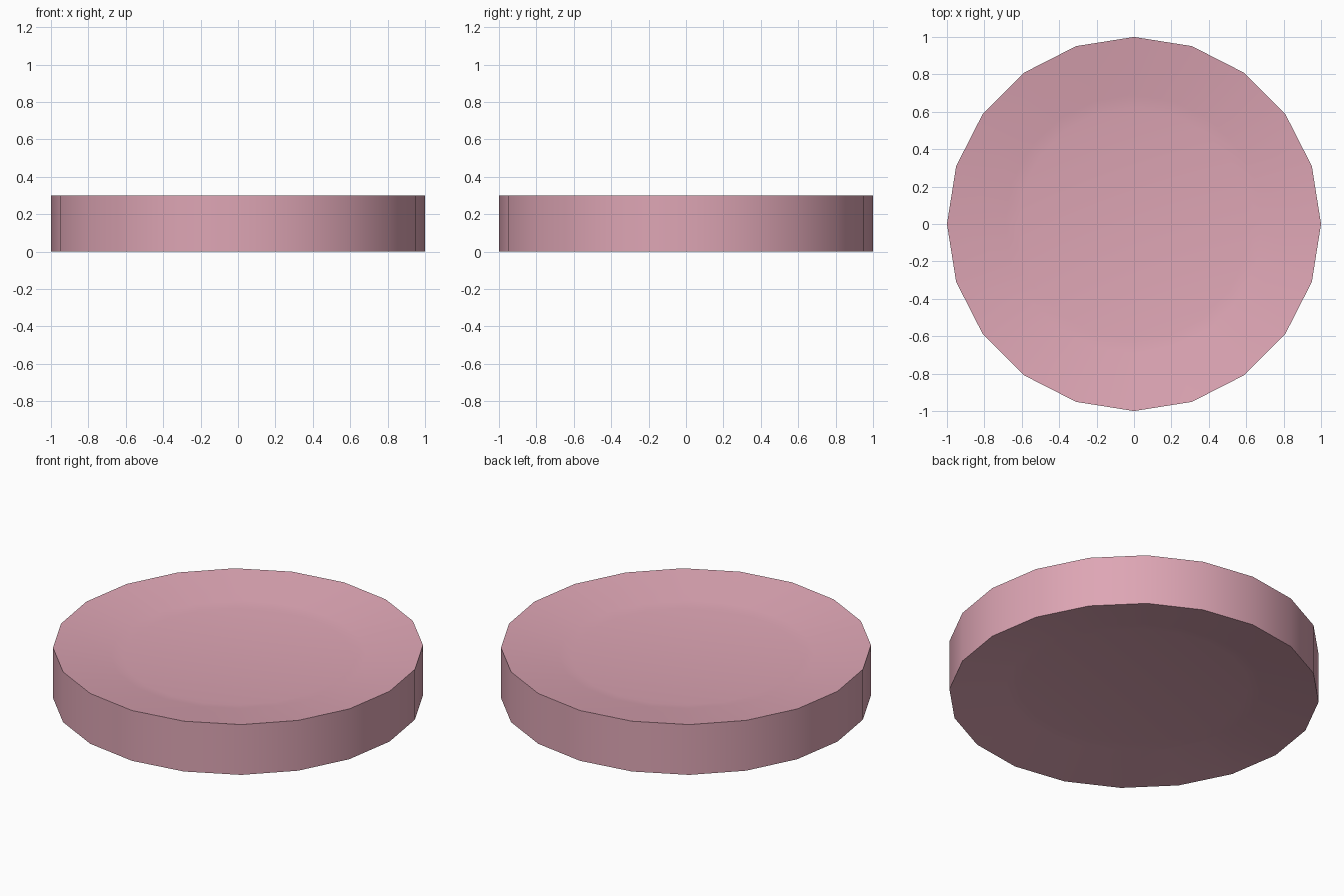
import bpy, bmesh, math

if "Cube" in bpy.data.objects:
    bpy.data.objects.remove(bpy.data.objects["Cube"])

SIDES = 20

# Half profile (radius, z) from the lower floor out round the rim to the upper floor
profile = [(0.62, 0.06), (0.69, 0.05), (1.0, 0.0),
           (1.0, 0.30), (0.69, 0.25), (0.62, 0.24)]

bm = bmesh.new()
rings = []
for r, z in profile:
    rings.append([bm.verts.new((r * math.cos(2 * math.pi * i / SIDES),
                                r * math.sin(2 * math.pi * i / SIDES), z))
                  for i in range(SIDES)])

# Dished faces and outer wall
for a, b in zip(rings, rings[1:]):
    for i in range(SIDES):
        j = (i + 1) % SIDES
        bm.faces.new((a[i], a[j], b[j], b[i]))

# Flat recessed centres
bm.faces.new(rings[0][::-1])
bm.faces.new(rings[-1])
bmesh.ops.recalc_face_normals(bm, faces=bm.faces[:])

mesh = bpy.data.meshes.new("dished_disc")
bm.to_mesh(mesh)
bm.free()
disc = bpy.data.objects.new("dished_disc", mesh)
bpy.context.collection.objects.link(disc)

# Pink finish
pink = bpy.data.materials.new("pink")
pink.diffuse_color = (0.73, 0.38, 0.46, 1.0)
pink.use_nodes = True
pink.node_tree.nodes["Principled BSDF"].inputs["Base Color"].default_value = pink.diffuse_color
mesh.materials.append(pink)

# Smooth round the wall, sharp at the rim
bpy.context.view_layer.objects.active = disc
disc.select_set(True)
bpy.ops.object.shade_smooth_by_angle(angle=math.radians(30))
